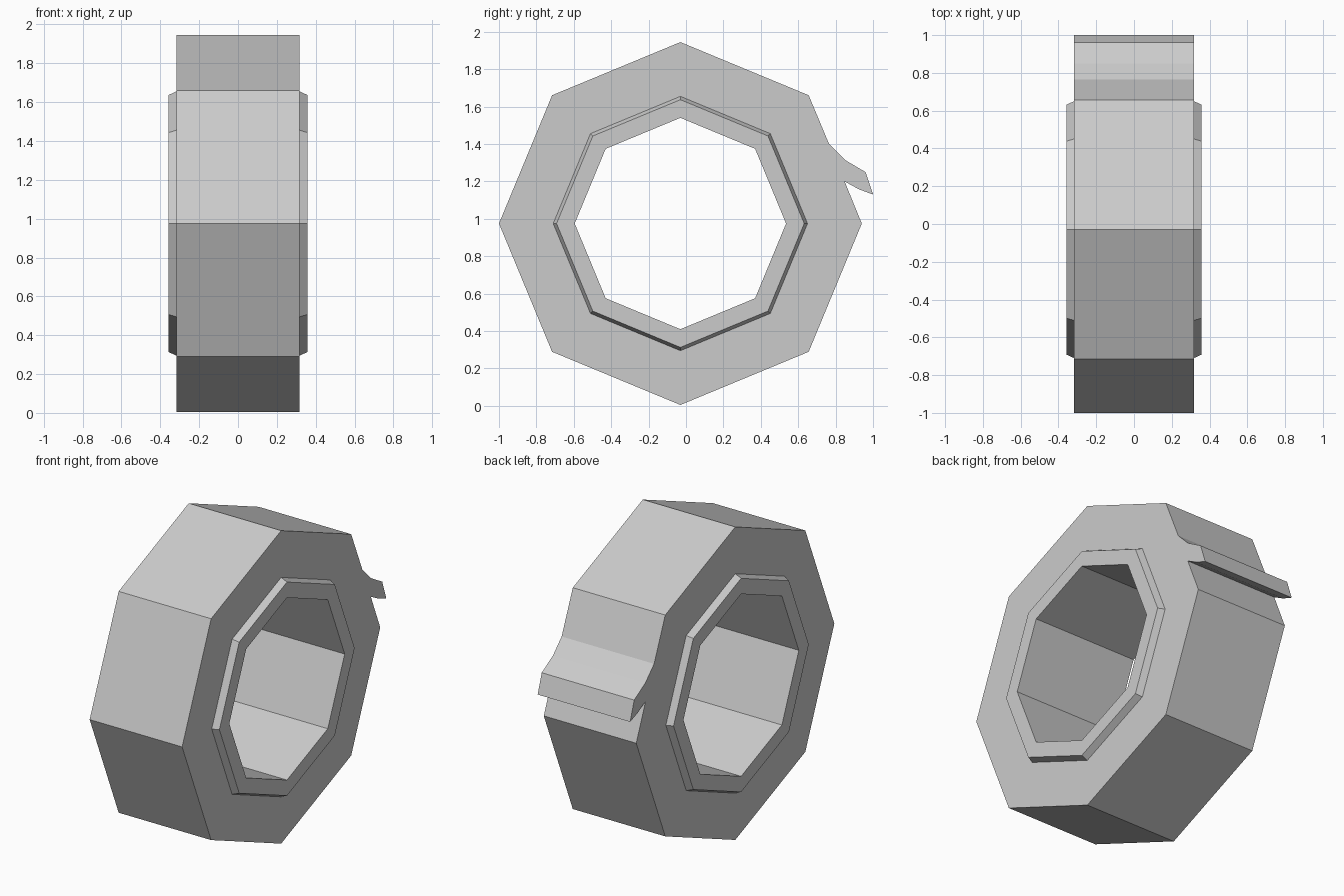
import bpy, bmesh
from math import sin, cos, pi

if "Cube" in bpy.data.objects:
    bpy.data.objects.remove(bpy.data.objects["Cube"])

CY, CZ, SIDES = -0.03, 0.975, 8

grey = bpy.data.materials.new("light grey")
grey.use_nodes = True
colour = (0.6, 0.6, 0.6, 1)
grey.diffuse_color = colour
grey.node_tree.nodes["Principled BSDF"].inputs["Base Color"].default_value = colour


def octagon(radius):
    return [(CY + radius * cos(2 * pi * i / SIDES), CZ + radius * sin(2 * pi * i / SIDES))
            for i in range(SIDES)]


def finish(name, bm):
    bmesh.ops.recalc_face_normals(bm, faces=bm.faces)
    mesh = bpy.data.meshes.new(name)
    bm.to_mesh(mesh)
    bm.free()
    mesh.materials.append(grey)
    obj = bpy.data.objects.new(name, mesh)
    bpy.context.collection.objects.link(obj)
    return obj


# Wound tape: octagonal ring whose outline includes the loose curled end
def build_tape(half_width, outer, inner):
    curl = [(0.848, 1.2), (0.925, 1.158), (1.0, 1.13), (0.96, 1.25),
            (0.85, 1.315), (0.765, 1.4)]
    ring = octagon(outer)
    bm = bmesh.new()
    edges = []
    for loop in (ring[:1] + curl + ring[1:], octagon(inner)):
        verts = [bm.verts.new((-half_width, y, z)) for y, z in loop]
        edges += [bm.edges.new((a, b)) for a, b in zip(verts, verts[1:] + verts[:1])]
    bmesh.ops.triangle_fill(bm, edges=edges, use_beauty=True)
    bmesh.ops.dissolve_degenerate(bm, edges=bm.edges, dist=0.0001)
    result = bmesh.ops.extrude_face_region(bm, geom=bm.faces[:], use_keep_orig=True)
    moved = [g for g in result["geom"] if isinstance(g, bmesh.types.BMVert)]
    bmesh.ops.translate(bm, verts=moved, vec=(2 * half_width, 0, 0))
    return finish("tape_roll", bm)


# Core tube: bevelled wall section swept around the octagon
def build_core():
    section = [(-0.357, 0.565), (-0.357, 0.662), (-0.317, 0.68),
               (0.317, 0.68), (0.357, 0.662), (0.357, 0.565)]
    bm = bmesh.new()
    loops = [[bm.verts.new((x, y, z)) for y, z in octagon(r)] for x, r in section]
    for a, b in zip(loops, loops[1:] + loops[:1]):
        for i in range(SIDES):
            j = (i + 1) % SIDES
            bm.faces.new((a[i], a[j], b[j], b[i]))
    return finish("core_tube", bm)


build_tape(0.317, 0.97, 0.68)
build_core()
